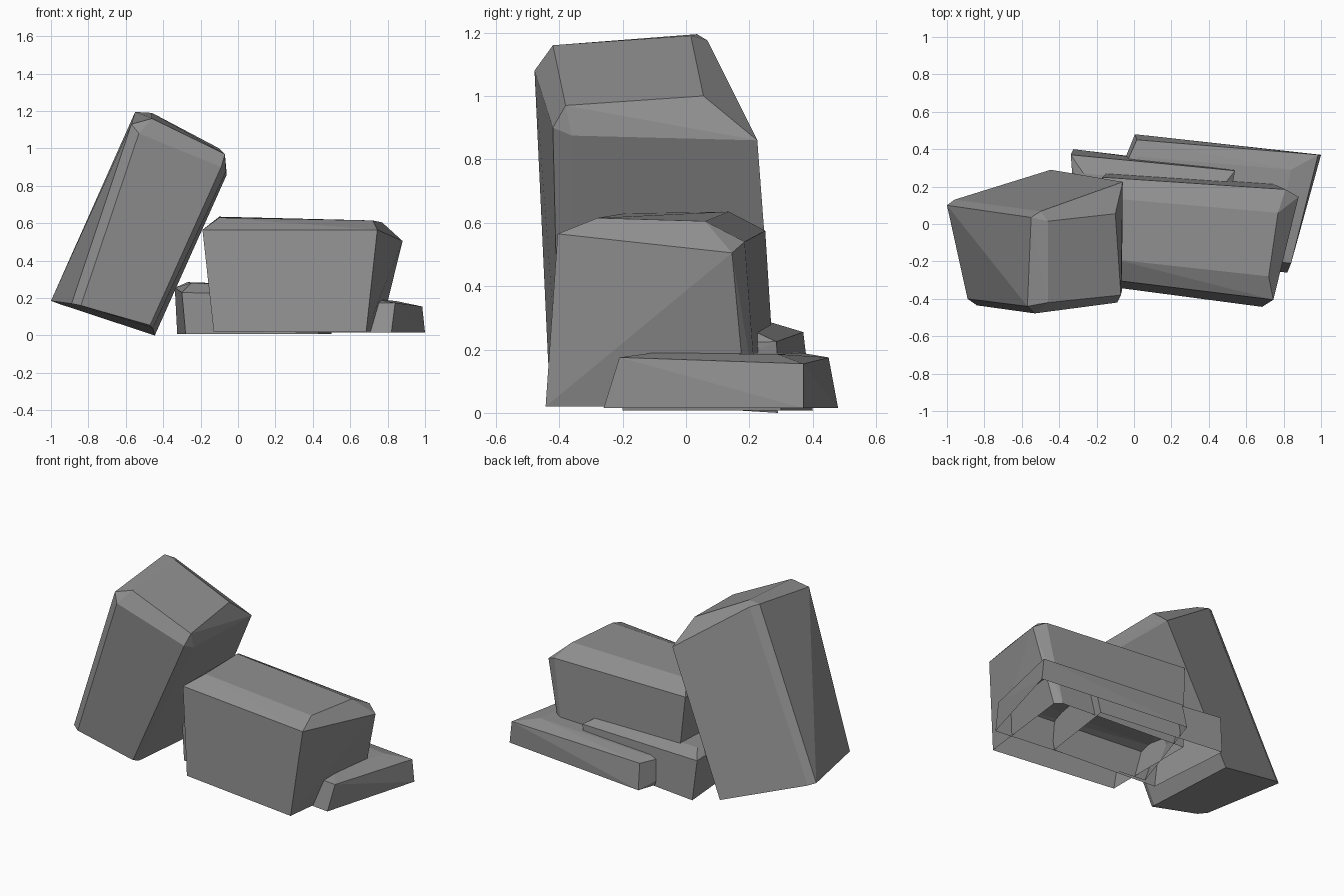
import bpy, bmesh, math

stone = bpy.data.materials.new("grey stone")
stone.diffuse_color = (0.28, 0.28, 0.28, 1)


def rock(name, corners, open_base):
    """Faceted boulder: convex hull of its corners, flat facets merged."""
    bm = bmesh.new()
    for c in corners:
        bm.verts.new(c)
    bmesh.ops.convex_hull(bm, input=bm.verts[:])
    loose = [v for v in bm.verts if not v.link_faces]
    bmesh.ops.delete(bm, geom=loose, context='VERTS')
    bmesh.ops.recalc_face_normals(bm, faces=bm.faces[:])
    # buried rocks have no underside
    if open_base:
        under = [f for f in bm.faces if f.normal.z < -0.85]
        bmesh.ops.delete(bm, geom=under, context='FACES')
    bmesh.ops.dissolve_limit(bm, angle_limit=math.radians(5),
                             verts=bm.verts[:], edges=bm.edges[:])
    mesh = bpy.data.meshes.new(name)
    bm.to_mesh(mesh)
    bm.free()
    mesh.materials.append(stone)
    obj = bpy.data.objects.new(name, mesh)
    bpy.context.collection.objects.link(obj)


# tall boulder leaning to the right
rock("leaning_boulder", [
    (-0.46, 0.015, 1.19), (-0.10, 0.055, 1.00), (-0.07, -0.38, 0.97), (-0.46, -0.42, 1.16),
    (-0.55, 0.035, 1.195), (-0.50, 0.068, 1.175), (-0.57, -0.44, 1.13), (-0.53, -0.478, 1.08),
    (-0.06, 0.225, 0.86), (-0.065, -0.36, 0.875), (-0.09, -0.42, 0.90),
    (-1.0, 0.10, 0.185), (-0.96, 0.13, 0.17), (-0.89, -0.40, 0.17), (-0.84, -0.435, 0.16),
    (-0.445, 0.29, 0.0), (-0.455, -0.36, 0.04), (-0.47, -0.40, 0.055),
], False)

# wide central block
rock("main_block", [
    (-0.19, -0.29, 0.565), (0.745, -0.405, 0.565), (0.685, -0.443, 0.02), (-0.13, -0.335, 0.02),
    (-0.10, -0.19, 0.63), (0.72, -0.28, 0.615), (0.77, 0.06, 0.605), (-0.10, 0.135, 0.635),
    (0.88, 0.145, 0.505), (0.81, 0.185, 0.54), (-0.17, 0.25, 0.575),
    (0.76, 0.19, 0.02), (0.72, 0.225, 0.02), (-0.13, 0.285, 0.02),
], True)

# low slab jutting out at the right and back
rock("low_slab", [
    (1.0, 0.37, 0.015), (0.005, 0.48, 0.015), (-0.20, -0.14, 0.015), (0.82, -0.26, 0.015),
    (0.985, 0.37, 0.155), (0.015, 0.45, 0.175), (-0.23, -0.10, 0.17), (0.84, -0.21, 0.175),
    (0.84, 0.29, 0.185), (0.02, 0.36, 0.19), (-0.16, -0.05, 0.19), (0.76, -0.10, 0.19),
], True)

# narrower slab behind, at the left
rock("back_slab", [
    (-0.325, 0.40, 0.008), (0.50, 0.30, 0.008), (-0.28, -0.15, 0.008), (0.43, -0.20, 0.008),
    (-0.338, 0.37, 0.255), (0.54, 0.285, 0.225), (-0.30, -0.14, 0.23), (0.45, -0.21, 0.21),
    (-0.27, 0.27, 0.285), (0.48, 0.21, 0.26), (-0.25, -0.05, 0.28), (0.40, -0.10, 0.26),
], True)
